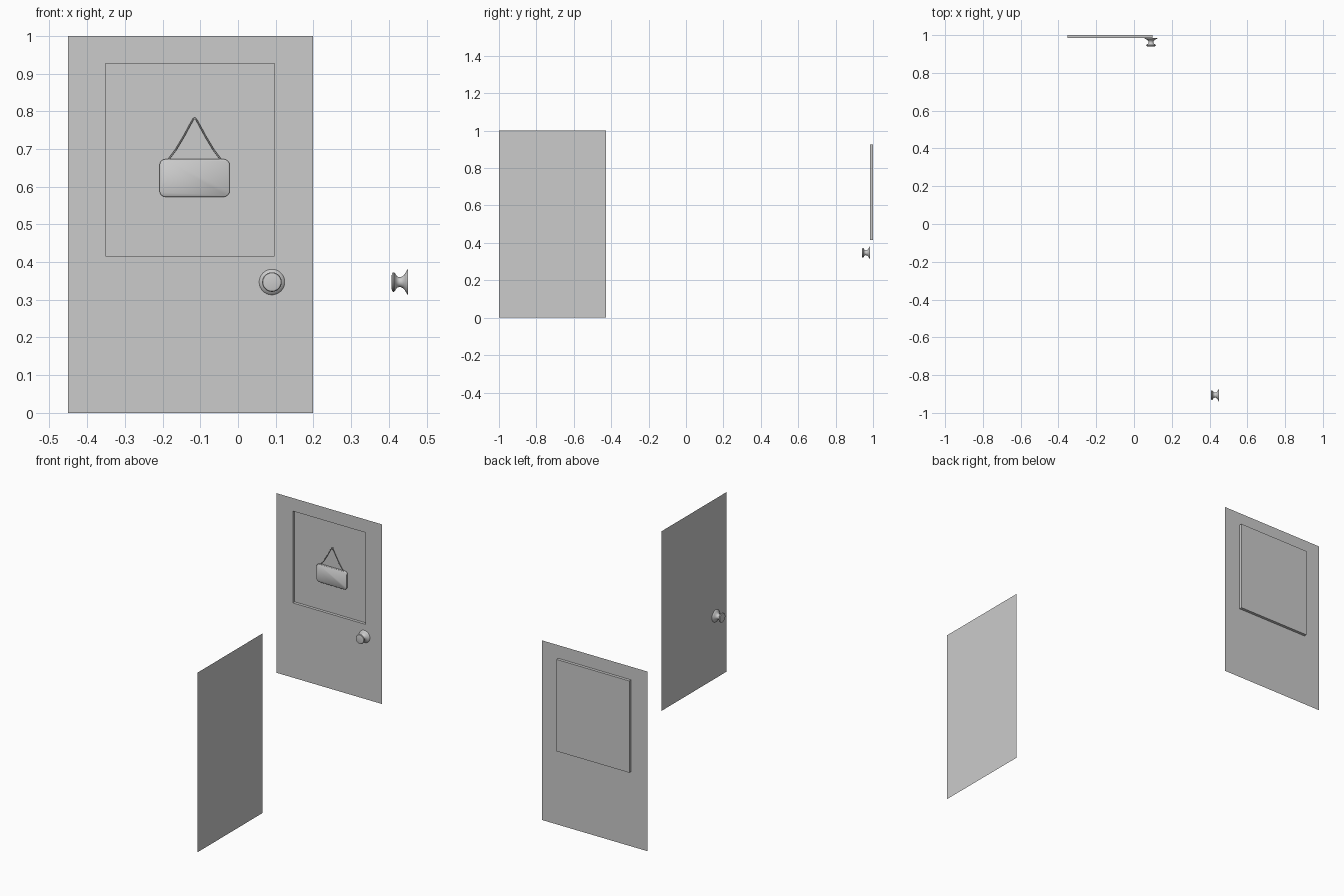
import bpy, bmesh, math
from mathutils import Matrix

if "Cube" in bpy.data.objects:
    bpy.data.objects.remove(bpy.data.objects["Cube"])

FRONT_Y, BACK_Y = 0.984, 1.0     # door skin and recessed panel depth
SIDE_X = 0.451                   # plane of the side door


def make_object(name, bm, smooth=None):
    mesh = bpy.data.meshes.new(name)
    bm.to_mesh(mesh)
    bm.free()
    ob = bpy.data.objects.new(name, mesh)
    bpy.context.collection.objects.link(ob)
    if smooth:
        bpy.ops.object.select_all(action='DESELECT')
        ob.select_set(True)
        bpy.context.view_layer.objects.active = ob
        bpy.ops.object.shade_smooth_by_angle(angle=math.radians(smooth))
    return ob


def rect(bm, x0, x1, z0, z1, y):
    return [bm.verts.new((x, y, z)) for x, z in ((x0, z0), (x1, z0), (x1, z1), (x0, z1))]


def bridge(bm, a, b):
    n = len(a)
    for i in range(n):
        j = (i + 1) % n
        bm.faces.new((a[i], a[j], b[j], b[i]))


# Front door: thin skin with a window recess pushed backwards
bm = bmesh.new()
outer = rect(bm, -0.451, 0.199, 0, 1, FRONT_Y)
rim = rect(bm, -0.351, 0.097, 0.416, 0.927, FRONT_Y)
back = rect(bm, -0.351, 0.097, 0.416, 0.927, BACK_Y)
bridge(bm, outer, rim)
bridge(bm, rim, back)
bm.faces.new(back)
make_object("front_door", bm)

# Side door: plain thin sheet facing -x
bm = bmesh.new()
bm.faces.new([bm.verts.new((SIDE_X, y, z)) for y, z in
              ((-0.428, 0), (-1, 0), (-1, 1), (-0.428, 1))])
make_object("side_door", bm)


# Knobs: lathed profile (radius, distance from the door)
def knob(name, matrix):
    profile = [(0.034, 0), (0.033, 0.002), (0.026, 0.006), (0.018, 0.011),
               (0.014, 0.017), (0.013, 0.023), (0.015, 0.029), (0.021, 0.033),
               (0.0255, 0.036), (0.026, 0.039), (0.024, 0.042), (0.018, 0.0435)]
    sides = 32
    bm = bmesh.new()
    rings = [[bm.verts.new((r * math.cos(2 * math.pi * i / sides), -d,
                            r * math.sin(2 * math.pi * i / sides)))
              for i in range(sides)] for r, d in profile]
    for a, b in zip(rings, rings[1:]):
        bridge(bm, a, b)
    bm.faces.new(rings[-1])
    bmesh.ops.recalc_face_normals(bm, faces=bm.faces)
    make_object(name, bm, 40).matrix_world = matrix


knob("front_door_knob", Matrix.Translation((0.09, FRONT_Y, 0.347)))
knob("side_door_knob", Matrix.Translation((SIDE_X, -0.906, 0.347))
     @ Matrix.Rotation(-math.pi / 2, 4, 'Z'))

# Hanging sign: rounded board with softened edges
CX, CZ, W, H, R = -0.115, 0.623, 0.093, 0.050, 0.016
bm = bmesh.new()
loops = []
for y, inset in ((0.998, 0.002), (0.996, 0), (0.988, 0), (0.986, 0.002)):
    loop = []
    for k, (sx, sz) in enumerate(((1, 1), (-1, 1), (-1, -1), (1, -1))):
        for s in range(7):
            a = math.radians(90 * k + 15 * s)
            loop.append(bm.verts.new((CX + sx * (W - R) + (R - inset) * math.cos(a), y,
                                      CZ + sz * (H - R) + (R - inset) * math.sin(a))))
    loops.append(loop)
for a, b in zip(loops, loops[1:]):
    bridge(bm, a, b)
bm.faces.new(loops[0])
bm.faces.new(loops[-1])
bmesh.ops.recalc_face_normals(bm, faces=bm.faces)
make_object("hanging_sign", bm, 50)

# Cord: one mirrored path over the nail
half = [(0.071, 0.670), (0.050, 0.698), (0.029, 0.733), (0.010, 0.768), (0.003, 0.780)]
path = [(-x, z) for x, z in half] + [(0, 0.782)] + half[::-1]
curve = bpy.data.curves.new("sign_cord", 'CURVE')
curve.dimensions = '3D'
curve.bevel_depth = 0.002
curve.bevel_resolution = 2
curve.use_fill_caps = True
spline = curve.splines.new('POLY')
spline.points.add(len(path) - 1)
for p, (x, z) in zip(spline.points, path):
    p.co = (CX + x, 0.992, z, 1)
bpy.context.collection.objects.link(bpy.data.objects.new("sign_cord", curve))

# Nail: small pin that just pierces the panel
bm = bmesh.new()
bmesh.ops.create_cone(bm, cap_ends=True, segments=12, radius1=0.0025, radius2=0.0025,
                      depth=0.0125, matrix=Matrix.Translation((CX, 0.994, 0.779))
                      @ Matrix.Rotation(math.pi / 2, 4, 'X'))
make_object("sign_nail", bm, 40)
